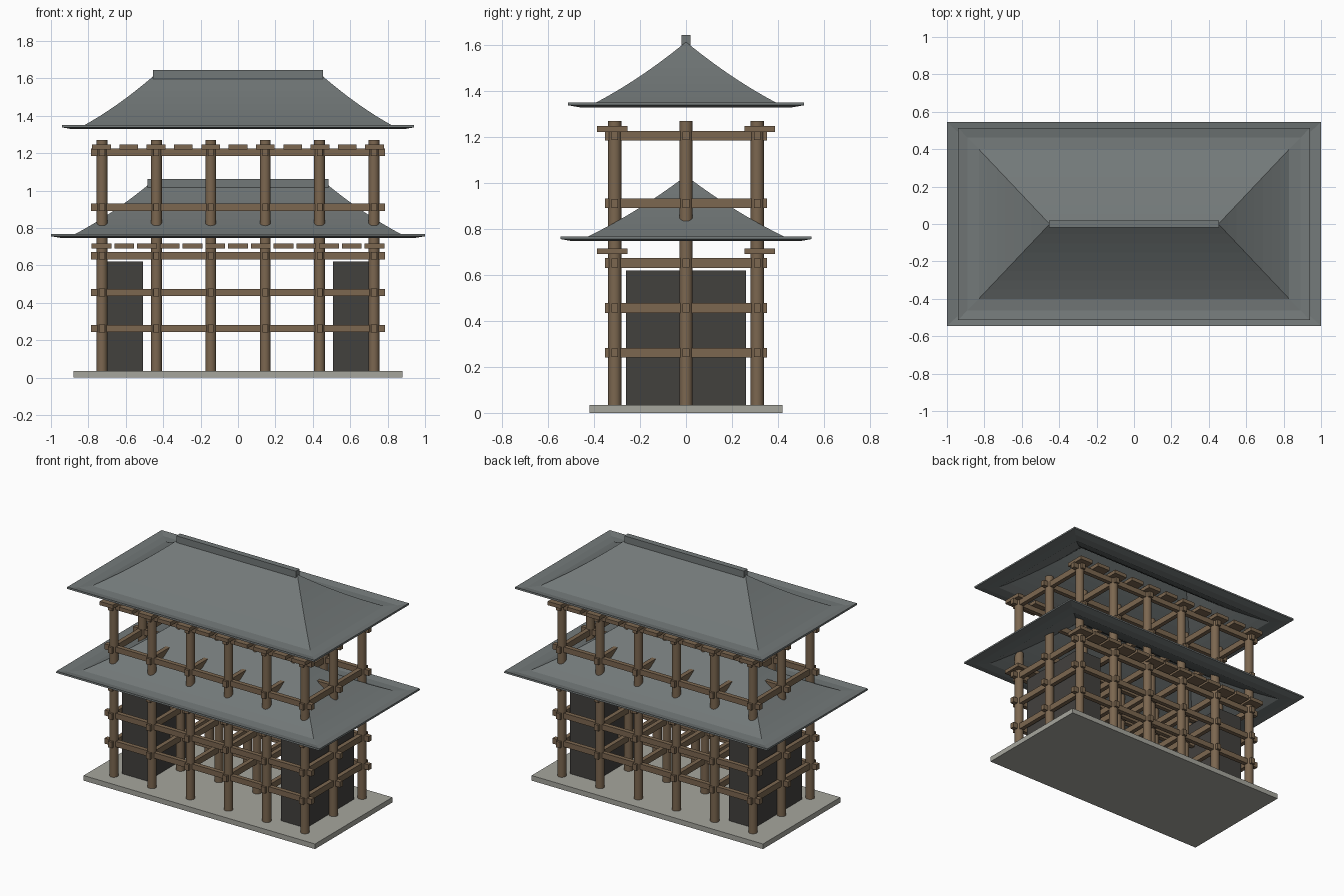
import bpy, bmesh
from mathutils import Matrix

if "Cube" in bpy.data.objects:
    bpy.data.objects.remove(bpy.data.objects["Cube"])


def material(name, rgb):
    m = bpy.data.materials.new(name)
    m.diffuse_color = (*rgb, 1)
    m.use_nodes = True
    m.node_tree.nodes["Principled BSDF"].inputs["Base Color"].default_value = m.diffuse_color
    return m


WOOD = material("wood", (0.20, 0.135, 0.08))
TILE = material("roof_tile", (0.17, 0.19, 0.19))
STONE = material("stone", (0.38, 0.38, 0.34))
DARK = material("dark_wall", (0.055, 0.052, 0.048))


def finish(bm, name, mat):
    bmesh.ops.recalc_face_normals(bm, faces=bm.faces)
    me = bpy.data.meshes.new(name)
    bm.to_mesh(me)
    bm.free()
    me.materials.append(mat)
    ob = bpy.data.objects.new(name, me)
    bpy.context.collection.objects.link(ob)
    return ob


def add_box(bm, x0, x1, y0, y1, z0, z1):
    mat = Matrix.Translation(((x0 + x1) / 2, (y0 + y1) / 2, (z0 + z1) / 2))
    mat = mat @ Matrix.Diagonal((x1 - x0, y1 - y0, z1 - z0, 1))
    bmesh.ops.create_cube(bm, size=1, matrix=mat)


def boxes(name, mat, items):
    bm = bmesh.new()
    for it in items:
        add_box(bm, *it)
    return finish(bm, name, mat)


COL_X = [-0.727 + 0.2908 * i for i in range(6)]
COL_Y = [-0.31, 0, 0.31]

# Stone platform
boxes("platform", STONE, [(-0.88, 0.88, -0.42, 0.42, 0, 0.035)])

# Full-height round columns
bm = bmesh.new()
for x in COL_X:
    for y in COL_Y:
        bmesh.ops.create_cone(bm, cap_ends=True, segments=16, radius1=0.029, radius2=0.029,
                              depth=1.235, matrix=Matrix.Translation((x, y, 0.6525)))
columns = finish(bm, "columns", WOOD)
bpy.context.view_layer.objects.active = columns
columns.select_set(True)
bpy.ops.object.shade_smooth_by_angle()
columns.select_set(False)

# Tie beams passing through the columns in both directions
long_beams, cross_beams = [], []
for z in (0.262, 0.456, 0.652, 0.911, 1.205):
    for y in COL_Y:
        long_beams.append((-0.787, 0.787, y - 0.015, y + 0.015, z - 0.019, z + 0.019))
    for x in COL_X:
        cross_beams.append((x - 0.015, x + 0.015, -0.353, 0.353, z - 0.021, z + 0.021))
boxes("long_tie_beams", WOOD, long_beams)
boxes("cross_tie_beams", WOOD, cross_beams)

# Rows of bracket blocks below the eaves
for name, z, n, half in (("lower_brackets", 0.703, 13, 0.053), ("upper_brackets", 1.234, 11, 0.05)):
    items = []
    for i in range(n):
        x = -0.73 + 1.46 * i / (n - 1)
        for s in (-1, 1):
            ya, yb = sorted((s * 0.255, s * 0.388))
            items.append((x - half, x + half, ya, yb, z - 0.013, z + 0.013))
    boxes(name, WOOD, items)

# Dark walls filling the end bays
boxes("end_walls", DARK, [(-0.70, -0.508, -0.26, 0.26, 0.035, 0.62),
                          (0.508, 0.70, -0.26, 0.26, 0.035, 0.62)])


def hip_roof(name, ridge_x, ridge_z, foot, eave, foot_z, eave_z):
    # Concave slope rings from ridge to foot, then a flared eave
    rings = []
    steps = 8
    for i in range(steps + 1):
        t = i / steps
        drop = t + 0.22 * t * (1 - t)
        rings.append((ridge_x + (foot[0] - ridge_x) * t, 0.004 + (foot[1] - 0.004) * t,
                      ridge_z + (foot_z - ridge_z) * drop))
    mid = [(f * 0.45 + e * 0.55) for f, e in zip(foot, eave)]
    rings.append((*mid, foot_z - 0.004))
    rings.append((*eave, eave_z))
    bm = bmesh.new()
    loops = [[bm.verts.new((sx * hx, sy * hy, z)) for sx, sy in ((-1, -1), (1, -1), (1, 1), (-1, 1))]
             for hx, hy, z in rings]
    bm.faces.new(loops[0])
    for a, b in zip(loops, loops[1:]):
        for k in range(4):
            j = (k + 1) % 4
            bm.faces.new((a[k], a[j], b[j], b[k]))
    roof = finish(bm, name, TILE)
    if roof.data.polygons[0].normal.z < 0:
        roof.data.flip_normals()
    sol = roof.modifiers.new("thickness", 'SOLIDIFY')
    sol.thickness = 0.012
    sol.offset = -1
    # Ridge cap
    boxes(name + "_ridge", TILE, [(-ridge_x, ridge_x, -0.02, 0.02, ridge_z - 0.012, ridge_z + 0.034)])


hip_roof("lower_roof", 0.483, 1.028, (0.88, 0.435), (1.0, 0.545), 0.763, 0.768)
hip_roof("upper_roof", 0.455, 1.610, (0.83, 0.40), (0.94, 0.513), 1.345, 1.350)
